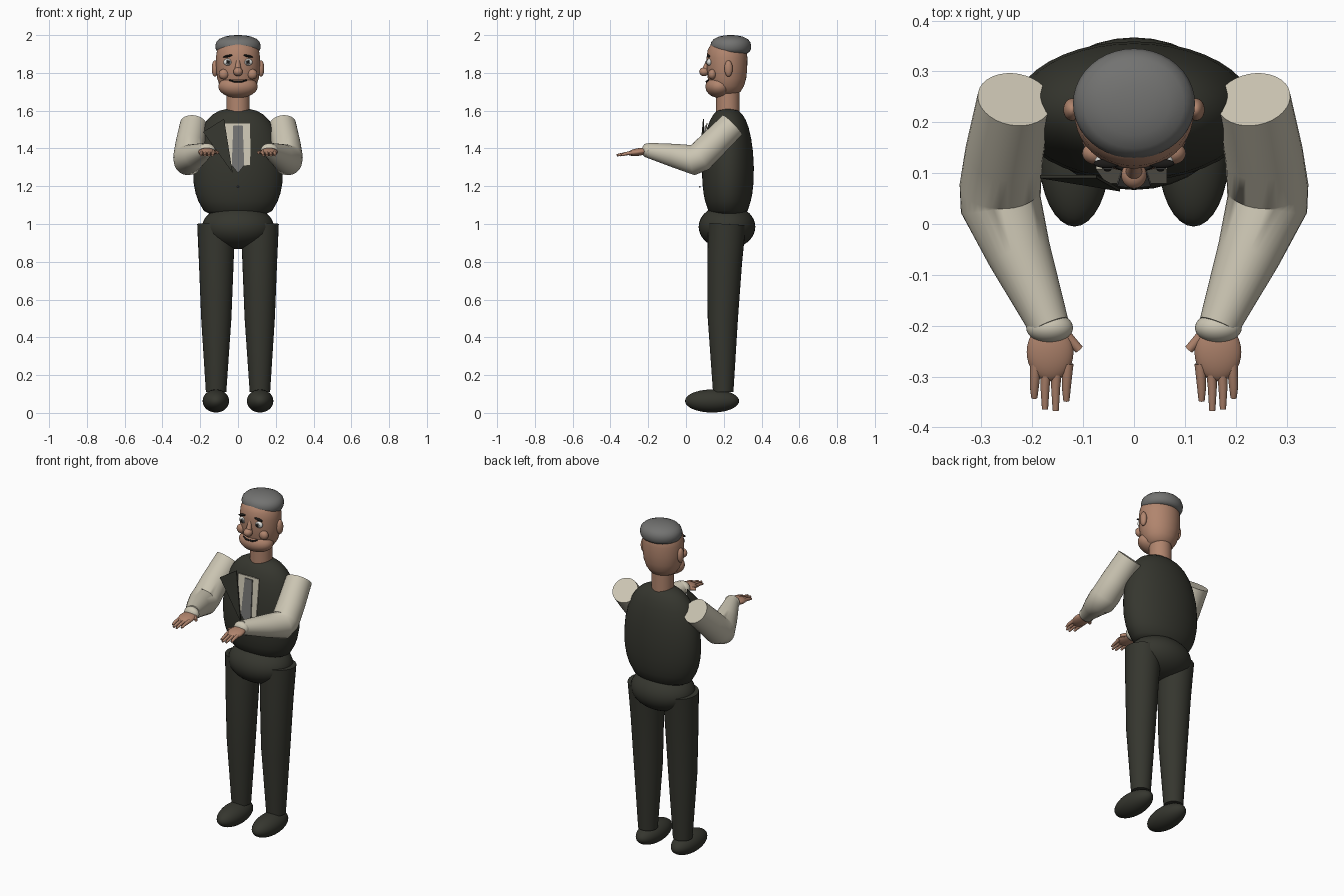
import bpy, bmesh, math
from mathutils import Vector, Matrix

cube = bpy.data.objects.get("Cube")
if cube:
    bpy.data.objects.remove(cube)


def material(name, r, g, b):
    m = bpy.data.materials.new(name)
    m.use_nodes = True
    m.diffuse_color = (r, g, b, 1)
    m.node_tree.nodes["Principled BSDF"].inputs["Base Color"].default_value = (r, g, b, 1)
    return m


SUIT = material("dark_suit", 0.036, 0.037, 0.028)
LINEN = material("cream_linen", 0.60, 0.56, 0.45)
SKIN = material("skin", 0.44, 0.235, 0.155)
GREY = material("grey_wool", 0.17, 0.17, 0.165)
WHITE = material("eye_white", 0.75, 0.75, 0.72)
BLACK = material("near_black", 0.012, 0.011, 0.010)


def finish(name, bm, mat, smooth=True):
    bmesh.ops.recalc_face_normals(bm, faces=bm.faces[:])
    me = bpy.data.meshes.new(name)
    bm.to_mesh(me)
    bm.free()
    me.materials.append(mat)
    ob = bpy.data.objects.new(name, me)
    bpy.context.collection.objects.link(ob)
    if smooth:
        bpy.ops.object.select_all(action='DESELECT')
        ob.select_set(True)
        bpy.context.view_layer.objects.active = ob
        bpy.ops.object.shade_smooth_by_angle(angle=math.radians(50))
    return ob


def ellipsoid(name, center, radii, mat, rot=Matrix()):
    bm = bmesh.new()
    mtx = Matrix.Translation(center) @ rot @ Matrix.Diagonal((*radii, 1))
    bmesh.ops.create_uvsphere(bm, u_segments=32, v_segments=20, radius=1, matrix=mtx)
    return finish(name, bm, mat)


def tube(name, stations, mat, rx=1, ry=1, n=32):
    """Loft elliptical rings along (x, y, z, radius) stations, capped at both ends."""
    bm = bmesh.new()
    pts = [Vector(s[:3]) for s in stations]
    rings = []
    for i, p in enumerate(pts):
        a, b = pts[max(i - 1, 0)], pts[min(i + 1, len(pts) - 1)]
        t = (p - a).normalized() + (b - p).normalized()
        t.normalize()
        ref = Vector((0, 1, 0)) if abs(t.z) > 0.9 else Vector((0, 0, 1))
        u = ref.cross(t).normalized()
        v = t.cross(u)
        r = stations[i][3]
        ring = []
        for k in range(n):
            ang = 2 * math.pi * k / n
            ring.append(bm.verts.new(p + u * (r * rx * math.cos(ang)) + v * (r * ry * math.sin(ang))))
        rings.append(ring)
    for lo, hi in zip(rings, rings[1:]):
        for k in range(n):
            j = (k + 1) % n
            bm.faces.new((lo[k], lo[j], hi[j], hi[k]))
    bm.faces.new(rings[0])
    bm.faces.new(rings[-1])
    return finish(name, bm, mat)


def upright(name, y, profile, mat, rx, ry):
    return tube(name, [(0, y, z, s) for z, s in profile], mat, rx, ry, 40)


def plate(name, corners, mat, thick=0.006):
    bm = bmesh.new()
    face = bm.faces.new([bm.verts.new(c) for c in corners])
    ext = bmesh.ops.extrude_face_region(bm, geom=[face])
    back = [g for g in ext["geom"] if isinstance(g, bmesh.types.BMVert)]
    bmesh.ops.translate(bm, verts=back, vec=(0, thick, 0))
    return finish(name, bm, mat, False)


# Torso, hips and neck
upright("waistcoat", 0.222, [(1.05, 0.6), (1.07, 0.76), (1.12, 0.88), (1.16, 0.94), (1.22, 0.99),
                             (1.3, 1), (1.38, 0.97), (1.45, 0.9), (1.51, 0.8), (1.55, 0.69),
                             (1.58, 0.56), (1.6, 0.41), (1.612, 0.2)], SUIT, 0.238, 0.137)
ellipsoid("hips", (0, 0.217, 0.985), (0.19, 0.15, 0.117), SUIT)
upright("neck", 0.222, [(1.58, 1), (1.76, 1)], SKIN, 0.062, 0.062)

# Shirt front, tie, lapel and button
plate("shirt_front", [(-0.075, 0.108, 1.535), (0.065, 0.108, 1.535),
                      (0.065, 0.080, 1.31), (-0.055, 0.080, 1.31)], LINEN)
plate("tie", [(-0.025, 0.1, 1.522), (0.025, 0.1, 1.522), (0.033, 0.074, 1.31),
              (0, 0.070, 1.27), (-0.033, 0.074, 1.31)], GREY)
plate("lapel", [(-0.185, 0.09, 1.487), (-0.074, 0.09, 1.557), (-0.028, 0.064, 1.27)], SUIT)
ellipsoid("button", (0, 0.073, 1.197), (0.005, 0.005, 0.005), GREY)

# Head, jaw and cap
upright("head", 0.217, [(1.685, 0.45), (1.7, 0.66), (1.73, 0.83), (1.77, 0.94), (1.82, 0.99),
                        (1.88, 1), (1.92, 0.95), (1.95, 0.8), (1.97, 0.5)], SKIN, 0.117, 0.108)
ellipsoid("jaw", (0, 0.175, 1.728), (0.104, 0.072, 0.06), SKIN)
upright("cap", 0.237, [(1.903, 0.8), (1.911, 0.92), (1.925, 0.98), (1.945, 1), (1.965, 0.95),
                       (1.98, 0.82), (1.992, 0.58), (1.998, 0.33), (2.0, 0.1)], GREY, 0.12, 0.108)

# Nose and mouth
tube("nose_bridge", [(0, 0.118, 1.865, 0.010), (0, 0.1, 1.81, 0.018)], SKIN, n=20)
ellipsoid("nose_tip", (0, 0.096, 1.806), (0.025, 0.026, 0.023), SKIN)
tube("mouth", [(-0.046, 0.119, 1.762, 0.004), (-0.02, 0.108, 1.754, 0.005),
               (0.02, 0.108, 1.754, 0.005), (0.046, 0.119, 1.762, 0.004)], BLACK, n=10)

for side, s in (("left", 1), ("right", -1)):
    # Face features
    ellipsoid(side + "_eye", (s * 0.053, 0.124, 1.857), (0.024, 0.014, 0.019), WHITE)
    ellipsoid(side + "_iris", (s * 0.052, 0.112, 1.857), (0.012, 0.006, 0.013), GREY)
    ellipsoid(side + "_pupil", (s * 0.052, 0.107, 1.857), (0.007, 0.004, 0.008), BLACK)
    ellipsoid(side + "_eyebrow", (s * 0.053, 0.119, 1.889), (0.027, 0.009, 0.006), BLACK,
              Matrix.Rotation(s * 0.2, 4, 'Y'))
    ellipsoid(side + "_cheek", (s * 0.075, 0.139, 1.793), (0.027, 0.022, 0.027), SKIN)
    ellipsoid(side + "_ear", (s * 0.122, 0.225, 1.823), (0.017, 0.022, 0.043), SKIN)

    # Leg and shoe
    tube(side + "_trouser_leg", [(s * 0.116, 0.197, 0.11, 0.054), (s * 0.115, 0.195, 0.5, 0.08),
                                 (s * 0.115, 0.205, 0.8, 0.092), (s * 0.116, 0.217, 1.0, 0.1)], SUIT)
    ellipsoid(side + "_shoe", (s * 0.117, 0.138, 0.063), (0.07, 0.143, 0.061), SUIT)

    # Bent sleeve and cuff
    tube(side + "_sleeve", [(s * 0.235, 0.245, 1.524, 0.073), (s * 0.255, 0.14, 1.42, 0.077),
                            (s * 0.263, 0.075, 1.354, 0.08), (s * 0.262, 0.038, 1.338, 0.08),
                            (s * 0.225, -0.06, 1.362, 0.063), (s * 0.167, -0.2, 1.39, 0.04)], LINEN)
    ellipsoid(side + "_cuff", (s * 0.166, -0.204, 1.389), (0.046, 0.03, 0.038), LINEN)

    # Hand, fingers and thumb
    ellipsoid(side + "_palm", (s * 0.165, -0.252, 1.381), (0.046, 0.058, 0.02), SKIN,
              Matrix.Rotation(0.15, 4, 'X'))
    for i, tip in enumerate((-0.342, -0.364, -0.367, -0.348)):
        x = 0.196 - 0.021 * i
        tube(f"{side}_finger_{i + 1}", [(s * (x - 0.003), -0.275, 1.379, 0.011),
                                        (s * x, -0.32, 1.372, 0.009),
                                        (s * x, tip, 1.364, 0.006)], SKIN, n=12)
    tube(side + "_thumb", [(s * 0.137, -0.215, 1.384, 0.011),
                           (s * 0.108, -0.247, 1.378, 0.009)], SKIN, n=12)
